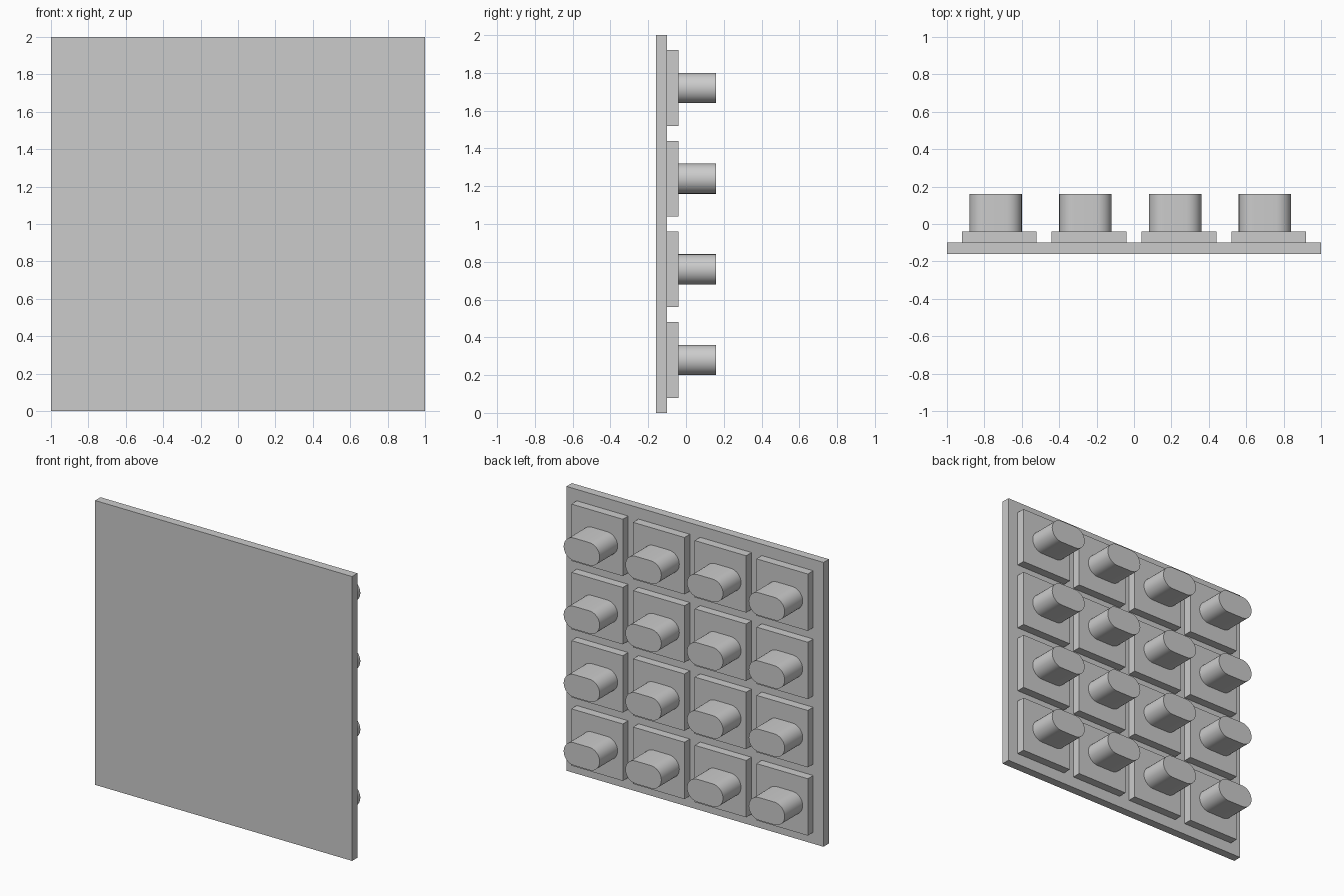
import bpy, bmesh
from math import cos, sin, pi, radians

cube = bpy.data.objects.get("Cube")
if cube:
    bpy.data.objects.remove(cube, do_unlink=True)

# One plain grey for every part
grey = bpy.data.materials.new("plain grey")
grey.use_nodes = True
tone = (0.6, 0.6, 0.6, 1)
grey.diffuse_color = tone
grey.node_tree.nodes["Principled BSDF"].inputs["Base Color"].default_value = tone


def extrude_profile(name, outline, y_front, y_back):
    """Extrude a closed x-z outline from y_front to y_back."""
    bm = bmesh.new()
    face = bm.faces.new([bm.verts.new((x, y_front, z)) for x, z in outline])
    grown = bmesh.ops.extrude_face_region(bm, geom=[face])["geom"]
    verts = [v for v in grown if isinstance(v, bmesh.types.BMVert)]
    bmesh.ops.translate(bm, verts=verts, vec=(0, y_back - y_front, 0))
    bmesh.ops.recalc_face_normals(bm, faces=bm.faces)
    mesh = bpy.data.meshes.new(name)
    bm.to_mesh(mesh)
    bm.free()
    mesh.materials.append(grey)
    obj = bpy.data.objects.new(name, mesh)
    bpy.context.collection.objects.link(obj)
    return obj


def square(x, z, half):
    return [(x - half, z - half), (x + half, z - half),
            (x + half, z + half), (x - half, z + half)]


def stadium(x, z, half_straight, radius, steps=16):
    points = []
    for side, start in ((1, -pi / 2), (-1, pi / 2)):
        for i in range(steps + 1):
            a = start + pi * i / steps
            points.append((x + side * half_straight + radius * cos(a),
                           z + radius * sin(a)))
    return points


# Backing plate
extrude_profile("backing_plate", square(0, 1, 1), -0.16, -0.10)

# Grid of raised tiles, each carrying a rounded peg a little off centre
pegs = []
for row in range(4):
    for col in range(4):
        x = (col - 1.5) * 0.48
        z = 1 + (row - 1.5) * 0.48
        label = f"{row + 1}_{col + 1}"
        extrude_profile("tile_" + label, square(x, z, 0.2), -0.10, -0.04)
        pegs.append(extrude_profile("peg_" + label,
                                    stadium(x - 0.02, z, 0.06, 0.08), -0.04, 0.16))

# Smooth the rounded peg sides, keep the end rims sharp
bpy.ops.object.select_all(action="DESELECT")
for peg in pegs:
    peg.select_set(True)
bpy.context.view_layer.objects.active = pegs[0]
bpy.ops.object.shade_smooth_by_angle(angle=radians(30))
